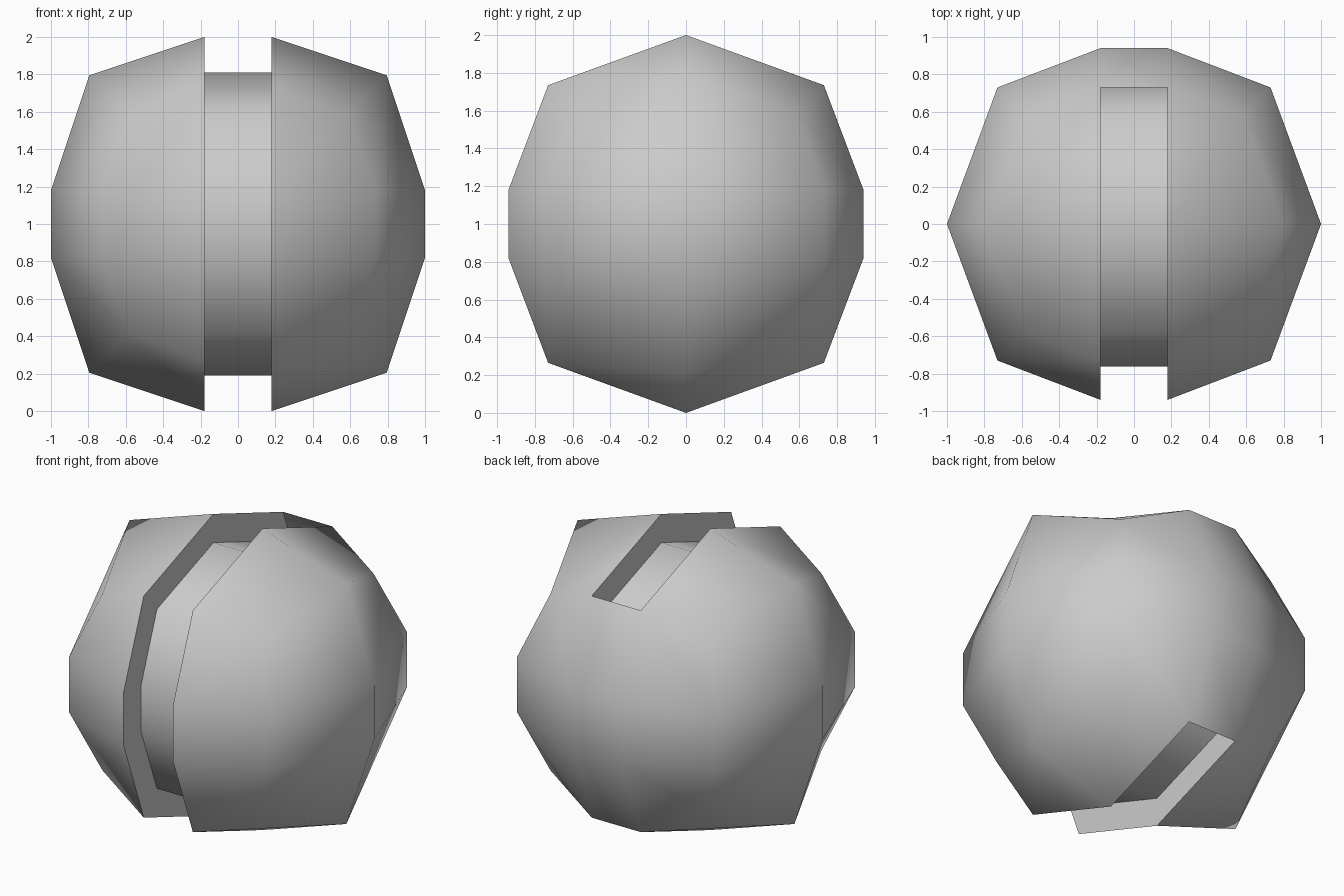
import bpy
import bmesh

cube = bpy.data.objects.get("Cube")
if cube:
    bpy.data.objects.remove(cube)

grey = bpy.data.materials.new("plain grey")
grey.use_nodes = True
grey.diffuse_color = (0.6, 0.6, 0.6, 1)
grey.node_tree.nodes["Principled BSDF"].inputs["Base Color"].default_value = (0.6, 0.6, 0.6, 1)

HALF = 0.18     # half width of the groove
FLOOR = 0.81    # groove floor as a share of the outer radius


def add_part(name, bm, smooth):
    mesh = bpy.data.meshes.new(name)
    for f in bm.faces:
        f.smooth = smooth
    bm.to_mesh(mesh)
    bm.free()
    mesh.materials.append(grey)
    part = bpy.data.objects.new(name, mesh)
    part.location.z = 1
    bpy.context.collection.objects.link(part)
    return part


# Rounded box grid: position depends on which axes are on the outer layer
SHELL = {
    (1, 1, 1): (0.585, 0.585, 0.585),
    (0, 1, 1): (HALF, 0.73, 0.735),
    (1, 1, 0): (0.73, 0.73, HALF),
    (0, 1, 0): (HALF, 0.94, HALF),
    (1, 0, 1): (0.795, 0, 0.795),
    (0, 0, 1): (HALF, 0, 1),
    (1, 0, 0): (1, 0, HALF),
}

bm = bmesh.new()
grid = {}


def corner(i, j, k):
    if (i, j, k) not in grid:
        outer = (int(i in (0, 3)), int(j != 1), int(k in (0, 3)))
        size = SHELL[outer]
        sign = (1 if i > 1 else -1, j - 1, 1 if k > 1 else -1)
        grid[i, j, k] = bm.verts.new([s * v for s, v in zip(sign, size)])
    return grid[i, j, k]


def quad(*keys):
    bm.faces.new([corner(*key) for key in keys])


# Body shell, leaving the middle strip open on the front, top and bottom
for a in range(3):
    for b in range(3):
        quad((a, 2, b), (a + 1, 2, b), (a + 1, 2, b + 1), (a, 2, b + 1))
        if a != 1:
            quad((a, 0, b), (a + 1, 0, b), (a + 1, 0, b + 1), (a, 0, b + 1))
    for j in range(2):
        for end in (0, 3):
            quad((end, j, a), (end, j + 1, a), (end, j + 1, a + 1), (end, j, a + 1))
            if a != 1:
                quad((a, j, end), (a + 1, j, end), (a + 1, j + 1, end), (a, j + 1, end))
bmesh.ops.recalc_face_normals(bm, faces=bm.faces)
for f in bm.faces:
    if f.normal.dot(f.calc_center_median()) < 0:
        f.normal_flip()
add_part("body_shell", bm, True)

# Outline of the body along the groove, in y and z
quarter = [(0, 1), (0.73, 0.735), (0.94, HALF)]
right_side = quarter + [(y, -z) for y, z in reversed(quarter)]
outline = right_side + [(-y, z) for y, z in reversed(right_side[1:-1])]
count = len(outline)


def ring(bm, x, scale):
    return [bm.verts.new((x, y * scale, z * scale)) for y, z in outline]


def bridge(bm, first, second):
    for n in range(count):
        m = (n + 1) % count
        bm.faces.new((first[n], first[m], second[m], second[n]))


# Groove floor
bm = bmesh.new()
bridge(bm, ring(bm, -HALF, FLOOR), ring(bm, HALF, FLOOR))
for f in bm.faces:
    f.normal_update()
    if f.normal.dot(f.calc_center_median()) < 0:
        f.normal_flip()
add_part("groove_floor", bm, True)

# Groove walls, facing each other
for name, x in (("left_groove_wall", HALF), ("right_groove_wall", -HALF)):
    bm = bmesh.new()
    bridge(bm, ring(bm, x, 1), ring(bm, x, FLOOR))
    for f in bm.faces:
        f.normal_update()
        if f.normal.x * x > 0:
            f.normal_flip()
    add_part(name, bm, False)
